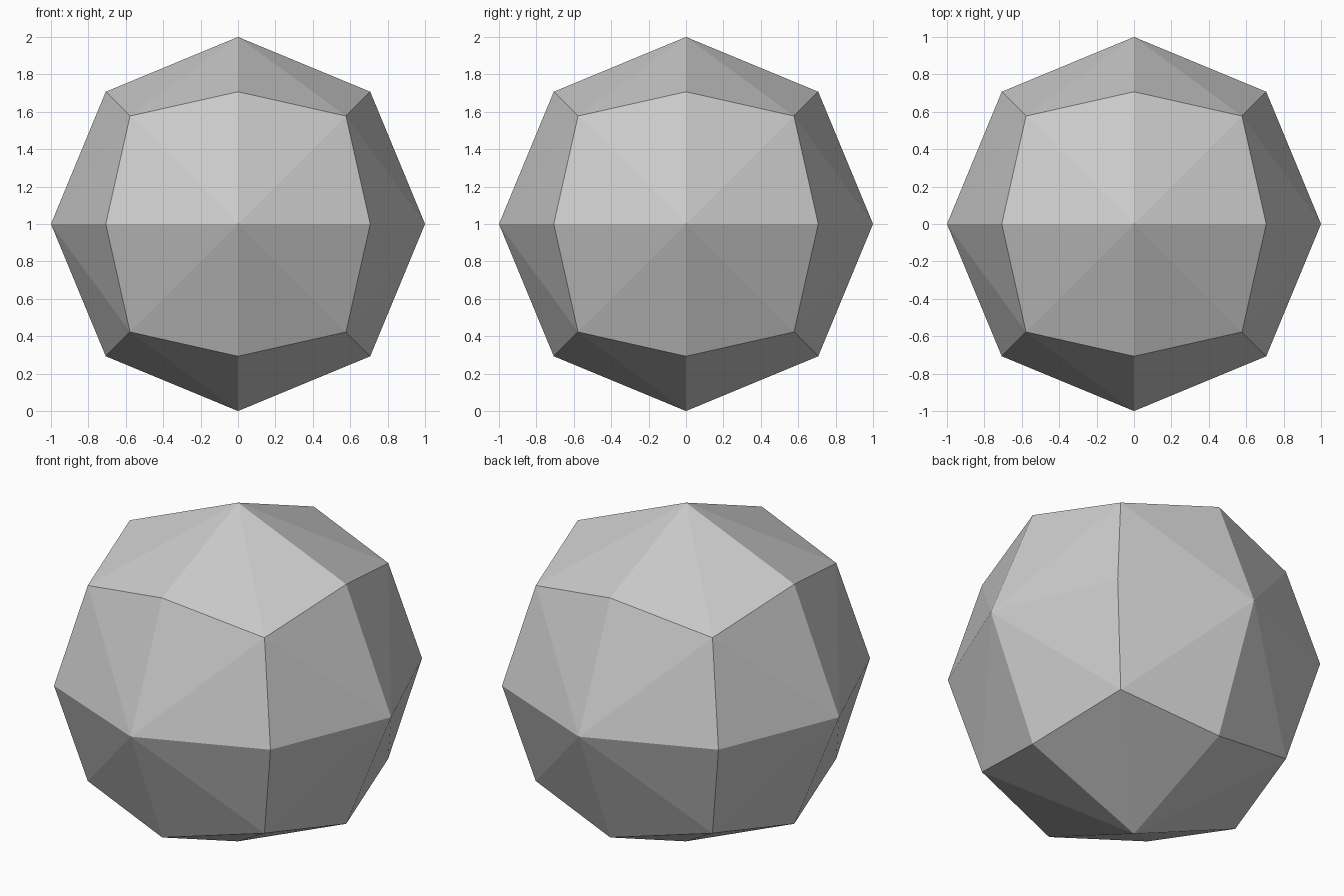
import bpy, bmesh
from mathutils import Vector

if "Cube" in bpy.data.objects:
    bpy.data.objects.remove(bpy.data.objects["Cube"])

# Cube split 2 x 2 per side, pushed out onto a unit sphere
bm = bmesh.new()
bmesh.ops.create_cube(bm, size=2)
bmesh.ops.subdivide_edges(bm, edges=bm.edges[:], cuts=1, use_grid_fill=True)
for v in bm.verts:
    v.co.normalize()

# Fold each bent quad from side centre to cube corner
bmesh.ops.triangulate(bm, faces=bm.faces[:], quad_method='SHORT_EDGE')
bmesh.ops.recalc_face_normals(bm, faces=bm.faces[:])

# Stand it on the ground
bmesh.ops.translate(bm, verts=bm.verts[:], vec=Vector((0, 0, 1)))

mesh = bpy.data.meshes.new("faceted_ball")
bm.to_mesh(mesh)
bm.free()
ball = bpy.data.objects.new("faceted_ball", mesh)
bpy.context.collection.objects.link(ball)
